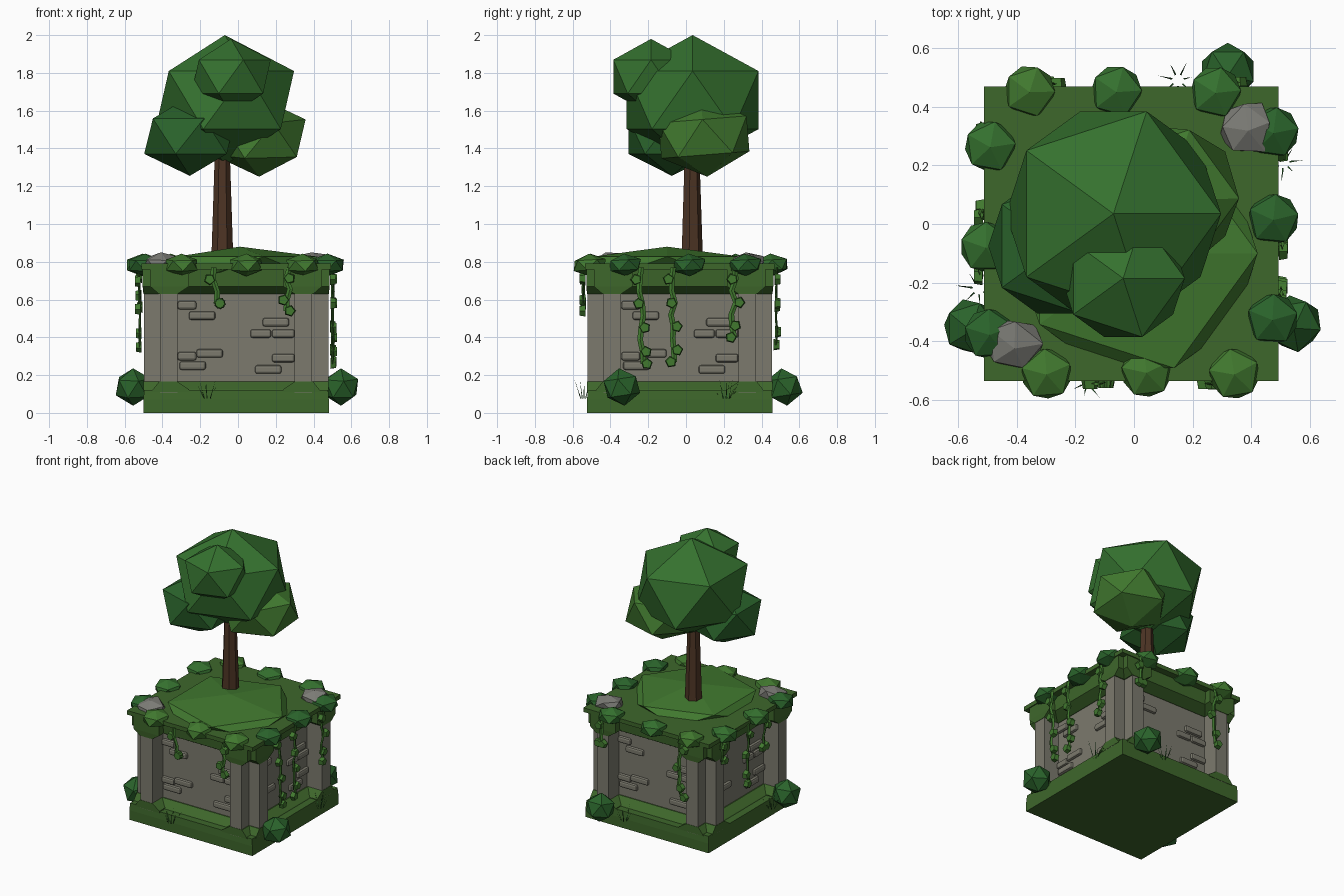
import bpy, bmesh, math, random
from mathutils import Vector, Matrix

if "Cube" in bpy.data.objects:
    bpy.data.objects.remove(bpy.data.objects["Cube"])

random.seed(4)
CX, CY = -0.01, -0.033          # centre of the stone block


def mat(name, c):
    m = bpy.data.materials.new(name)
    m.diffuse_color = (*c, 1)
    m.use_nodes = True
    m.node_tree.nodes["Principled BSDF"].inputs["Base Color"].default_value = m.diffuse_color
    return m


STONE = mat("stone", (0.20, 0.195, 0.155))
ROCK = mat("rock", (0.20, 0.20, 0.18))
MOSS = mat("moss", (0.048, 0.135, 0.024))
LIGHT = mat("light_green", (0.052, 0.19, 0.028))
LEAF = mat("leaf_green", (0.035, 0.165, 0.028))
DARK = mat("dark_green", (0.023, 0.125, 0.024))
BARK = mat("bark", (0.075, 0.035, 0.018))


def finish(name, bm, material):
    bmesh.ops.recalc_face_normals(bm, faces=bm.faces)
    me = bpy.data.meshes.new(name)
    bm.to_mesh(me)
    bm.free()
    me.materials.append(material)
    ob = bpy.data.objects.new(name, me)
    bpy.context.collection.objects.link(ob)
    return ob


def add_blob(bm, loc, r, rz, turn=0, tilt=0):
    m = (Matrix.Translation(loc) @ Matrix.Rotation(tilt, 4, 'X') @ Matrix.Rotation(turn, 4, 'Z')
         @ Matrix.Diagonal((r, r, rz, 1)))
    return bmesh.ops.create_icosphere(bm, subdivisions=1, radius=1, matrix=m)


def blob(name, loc, r, rz, material, turn=0, tilt=0):
    bm = bmesh.new()
    add_blob(bm, loc, r, rz, turn, tilt)
    return finish(name, bm, material)


def loft(name, rings, material):
    """Skin a stack of (z, outline) rings and close both ends."""
    bm = bmesh.new()
    loops = [[bm.verts.new((x + CX, y + CY, z)) for x, y in pts] for z, pts in rings]
    n = len(loops[0])
    for a, b in zip(loops, loops[1:]):
        for i in range(n):
            bm.faces.new((a[i], a[(i + 1) % n], b[(i + 1) % n], b[i]))
    bm.faces.new(loops[0])
    bm.faces.new(loops[-1])
    return finish(name, bm, material)


def quarter_turns(pts):
    out = []
    for k in range(4):
        for x, y in pts:
            for _ in range(k):
                x, y = -y, x
            out.append((x, y))
    return out


def square(h):
    return quarter_turns([(-h, -h)])


def notched(h, n, d, p=0.31):
    """Square outline with stepped corners and a recessed panel on each side."""
    return quarter_turns([(-h + n, -h), (-p, -h), (-p, -h + d), (p, -h + d), (p, -h),
                          (h - n, -h), (h - n, -h + n)])


# Stone block with pillars, mossy plinth and mossy cap
loft("stone_block", [(0.1, notched(0.488, 0.085, 0.12)), (0.7, notched(0.488, 0.085, 0.12))], STONE)
loft("moss_plinth", [(0, square(0.491)), (0.07, square(0.491)), (0.12, square(0.487))], MOSS)
loft("moss_skirt", [(0.11, notched(0.49, 0.04, 0.05, 0.25)), (0.125, notched(0.49, 0.05, 0.06, 0.25)),
                    (0.165, notched(0.49, 0.082, 0.115))], MOSS)
loft("moss_cap", [(0.63, notched(0.491, 0.082, 0.115)), (0.67, notched(0.495, 0.04, 0.05, 0.25)),
                  (0.775, notched(0.495, 0.04, 0.04, 0.25))], MOSS)
loft("moss_top", [(0.76, square(0.502)), (0.79, square(0.502))], MOSS)
blob("grass_mound", (0.01, -0.10, 0.785), 0.46, 0.095, LIGHT)

# Rounded bricks, same layout on all four panels: (offset, height, length)
BRICKS = [(-.26, .57, .10), (-.18, .515, .14), (.21, .48, .14), (.13, .42, .11), (.25, .42, .12),
          (-.14, .315, .14), (-.26, .30, .10), (-.23, .25, .14), (.25, .29, .12), (.17, .23, .14)]
for k, side in enumerate(("front", "right", "back", "left")):
    bm = bmesh.new()
    for u, z, w in BRICKS:
        bmesh.ops.create_cube(bm, size=1, matrix=Matrix.Translation((u, -0.367, z))
                              @ Matrix.Diagonal((w, 0.04, 0.045, 1)))
    bm.transform(Matrix.Translation((CX, CY, 0)) @ Matrix.Rotation(k * math.pi / 2, 4, 'Z'))
    ob = finish(side + "_bricks", bm, STONE)
    bev = ob.modifiers.new("soft_edges", 'BEVEL')
    bev.width, bev.segments = 0.012, 2

# Tree
bm = bmesh.new()
bmesh.ops.create_cone(bm, cap_ends=True, segments=7, radius1=0.06, radius2=0.036, depth=0.72,
                      matrix=Matrix.Translation((-0.083, 0.03, 1.16)))
finish("trunk", bm, BARK)
blob("crown_main", (-0.07, 0.035, 1.656), 0.41, 0.344, LEAF)
blob("crown_front", (-0.037, -0.185, 1.78), 0.235, 0.20, LEAF)
blob("crown_left", (-0.255, -0.075, 1.465), 0.27, 0.21, DARK)
blob("crown_right", (0.112, 0.095, 1.46), 0.275, 0.21, LIGHT, 0, 0.08)

# Bushes round the rim and at the foot
RIM = [(-.356, .453), (-.06, .453), (.278, .45), (-.49, .265), (.475, .313), (.475, .017),
       (.472, -.324), (-.505, -.078), (-.492, -.375), (-.298, -.51), (.043, -.504), (.342, -.51)]
RIM_COLOURS = (LIGHT, LEAF, LEAF, LEAF, DARK, DARK, DARK, LEAF, DARK, LIGHT, LIGHT, LIGHT)
for i, (x, y) in enumerate(RIM):
    blob(f"rim_bush_{i}", (x, y, 0.783), 0.097, 0.06, RIM_COLOURS[i], i * 1.3, 0.06)
for i, (x, y) in enumerate([(-.555, -.35), (.545, -.34), (.32, .52)]):
    blob(f"foot_bush_{i}", (x, y, 0.137), 0.103, 0.10, DARK, i * 1.1, 0.15)

# Rocks: roughened icospheres
for i, (x, y) in enumerate([(.38, .325), (-.41, -.41)]):
    bm = bmesh.new()
    for v in add_blob(bm, (x, y, 0.80), 0.10, 0.055, i + 0.4, 0.15)["verts"]:
        v.co += Vector([random.uniform(-0.012, 0.012) for _ in range(3)])
    finish(f"rock_{i}", bm, ROCK)


# Hanging vines: a wavy flat stem with leaves; (side, offset, bottom height)
def vine(name, side, u, bottom):
    top, h = 0.77, 0.511
    n = max(3, round((top - bottom) / 0.065))
    path = [Vector((u + random.uniform(-0.013, 0.013), -h + random.uniform(-0.006, 0.004),
                    top - (top - bottom) * i / n)) for i in range(n + 1)]
    bm = bmesh.new()
    rings = [[bm.verts.new(p + Vector(o)) for o in
              ((-.015, 0, 0), (0, -.006, 0), (.015, 0, 0), (0, .006, 0))] for p in path]
    for a, b in zip(rings, rings[1:]):
        for j in range(4):
            bm.faces.new((a[j], a[(j + 1) % 4], b[(j + 1) % 4], b[j]))
    bm.faces.new(rings[0])
    bm.faces.new(rings[-1])
    for p in path[1::2] + path[-1:]:
        bmesh.ops.create_cone(bm, cap_ends=True, segments=5, radius1=0.032, radius2=0.026, depth=0.03,
                              matrix=Matrix.Translation(p + Vector((random.choice((-.018, .018)), -.004, 0)))
                              @ Matrix.Rotation(math.pi / 2, 4, 'X')
                              @ Matrix.Rotation(random.random() * 6, 4, 'Z'))
    bm.transform(Matrix.Translation((CX, CY, 0)) @ Matrix.Rotation(side * math.pi / 2, 4, 'Z'))
    finish(name, bm, LIGHT)


VINES = [(0, -.11, .58), (0, .275, .54), (1, -.205, .26), (1, -.035, .27), (1, .285, .40),
         (2, -.35, .58), (2, .28, .36), (3, -.07, .35), (3, .115, .55), (3, -.37, .62)]
for i, v in enumerate(VINES):
    vine(f"vine_{i}", *v)

# Grass tufts of thin blades
for i, (x, y) in enumerate([(-.16, -.54), (.51, .21), (.15, .49), (-.53, -.22)]):
    bm = bmesh.new()
    for j in range(9):
        a = j * 0.9 + i
        base = Vector((x + 0.02 * math.cos(a), y + 0.02 * math.sin(a), 0.075))
        lean = Vector((math.cos(a), math.sin(a), 0)) * random.uniform(0.02, 0.06)
        side = Vector((-math.sin(a), math.cos(a), 0)) * 0.003
        tip = base + lean + Vector((0, 0, random.uniform(0.05, 0.11)))
        bm.faces.new([bm.verts.new(p) for p in (base - side, base + side, tip)])
    finish(f"grass_tuft_{i}", bm, DARK)
